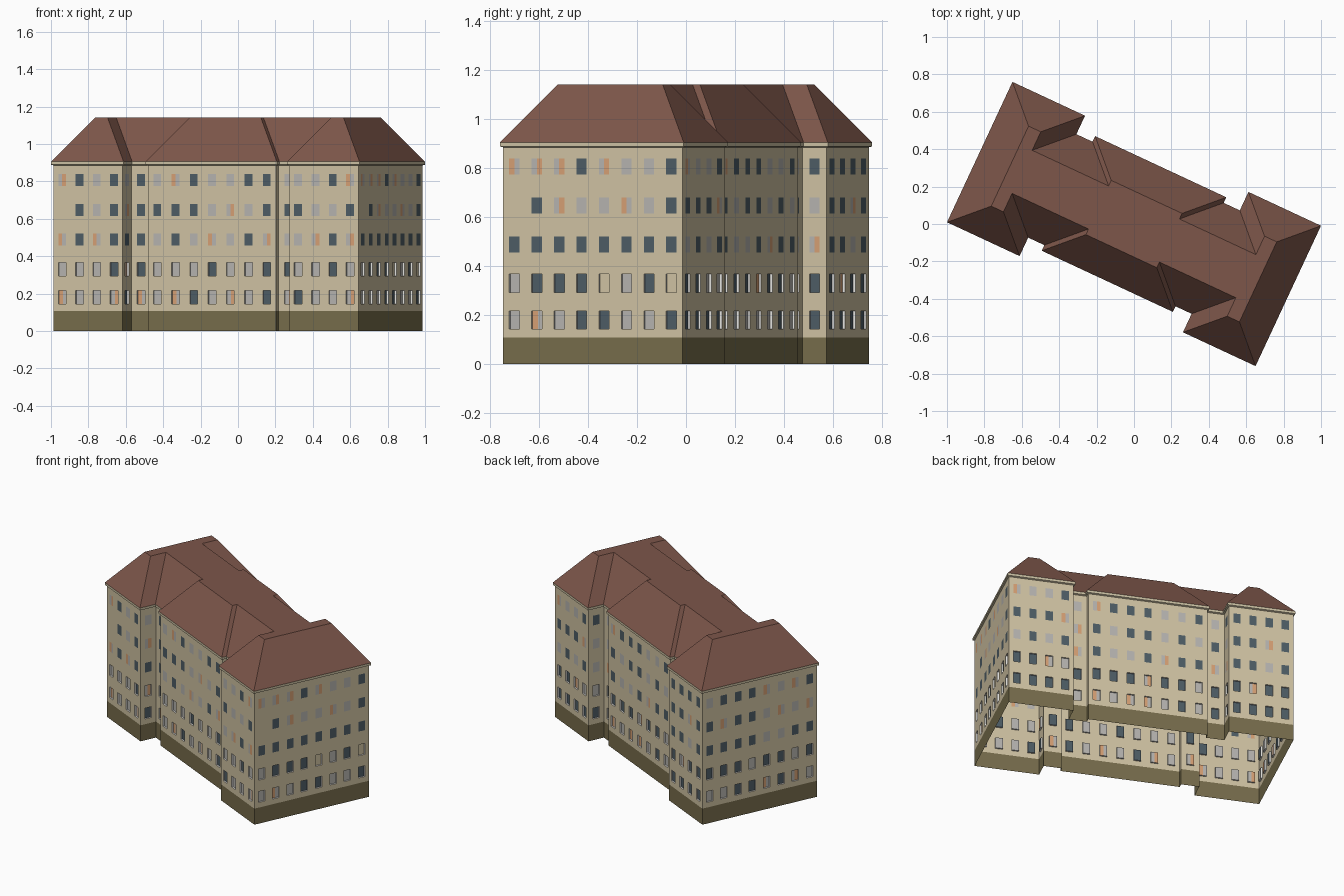
import bpy, bmesh, math, random
from mathutils import Matrix

if "Cube" in bpy.data.objects:
    bpy.data.objects.remove(bpy.data.objects["Cube"])

random.seed(4)
ROT = Matrix.Rotation(math.radians(-25), 4, 'Z')


def srgb(r, g, b):
    lin = [(c / 255 / 12.92) if c < 10 else ((c / 255 + 0.055) / 1.055) ** 2.4 for c in (r, g, b)]
    return (*lin, 1)


COLOURS = {
    "plaster tan": (208, 195, 163),
    "plinth olive": (119, 109, 76),
    "roof red brown": (125, 86, 74),
    "cornice beige": (204, 193, 163),
    "glass dark": (78, 93, 102),
    "glass grey": (182, 180, 176),
    "curtain orange": (214, 160, 116),
    "frame white": (250, 249, 245),
}
MATS = {}
for name, rgb in COLOURS.items():
    MATS[name] = bpy.data.materials.new(name)
    MATS[name].diffuse_color = srgb(*rgb)


def finish(name, bm, mats):
    """Weld, turn into the plan angle and make an object."""
    bmesh.ops.remove_doubles(bm, verts=bm.verts, dist=1e-5)
    bm.transform(ROT)
    me = bpy.data.meshes.new(name)
    bm.to_mesh(me)
    bm.free()
    for m in mats:
        me.materials.append(MATS[m])
    ob = bpy.data.objects.new(name, me)
    bpy.context.collection.objects.link(ob)
    return ob


def face(bm, pts, mat=0):
    f = bm.faces.new([bm.verts.new(p) for p in pts])
    f.material_index = mat


def offset(poly, d):
    """Move every edge of a right-angled outline inward by d."""
    out = []
    for i, p in enumerate(poly):
        a, c = poly[i - 1], poly[(i + 1) % len(poly)]
        x, y = p
        for s, e in ((a, p), (p, c)):
            dx, dy = e[0] - s[0], e[1] - s[1]
            ln = math.hypot(dx, dy)
            x, y = x - dy / ln * d, y + dx / ln * d
        out.append((x, y))
    return out


def band(bm, lo, z0, hi, z1):
    """Strip of quads joining two outlines."""
    for i in range(len(lo)):
        j = (i + 1) % len(lo)
        face(bm, [(*lo[i], z0), (*lo[j], z0), (*hi[j], z1), (*hi[i], z1)])


# Eaves outline: two wings, narrow recesses and a middle block, mirrored both ways
quarter = [(.91, .414), (.482, .414), (.482, .305), (.387, .305), (.387, .338)]
half = quarter + [(-x, y) for x, y in reversed(quarter)]
eaves = half + [(-x, -y) for x, y in half]
wall = offset(eaves, .01)
EAVE, RIDGE, PLINTH = .905, 1.142, .108

# Roof: steep slopes all round up to a flat top
bm = bmesh.new()
top = offset(eaves, .178)
band(bm, eaves, EAVE, top, RIDGE)
face(bm, [(*p, RIDGE) for p in top])
finish("roof", bm, ["roof red brown"])

# Cornice under the eaves
bm = bmesh.new()
band(bm, wall, .885, eaves, .889)
band(bm, eaves, .889, eaves, EAVE)
finish("cornice", bm, ["cornice beige"])

# Plinth
bm = bmesh.new()
band(bm, wall, 0, wall, PLINTH)
finish("plinth", bm, ["plinth olive"])

# Walls with openings; windows of the two lower floors sit back in reveals
ROWS = [(.143, .216), (.293, .367), (.456, .521), (.615, .68), (.774, .839)]
W, DEPTH = .046, .01
DARK, GREY, ORANGE, WHITE, PLAIN = range(5)
walls, wins = bmesh.new(), bmesh.new()

# Window patterns by wall, floors from the bottom up, left to right:
# D dark, G grey, O grey with orange curtain, P plain blind, . no window
PATTERNS = {
    "left_wing_front": ["OGGO", "GGGD", "ODOD", ".DGD", "ODGD"],
    "left_recess_front": ["O", "D", "D", "D", "D"],
    "middle_front": ["GODGOGD", "GGGDGGD", "GDGOGDO", "DDDGOGD", "GODGGDD"],
    "right_recess_front": ["O", "D", "G", "D", "G"],
    "right_wing_front": ["DGGO", "GGDG", "GODO", "DGGD", "GGDO"],
    "right_end": ["GOGDDGGD", "GDDDPGDP", "DDDDDDDD", ".DOGGOGD", "OOODOGGD"],
}
WALL_NAMES = {10: "left_wing_front", 12: "left_recess_front", 14: "middle_front",
              16: "right_recess_front", 18: "right_wing_front", 19: "right_end"}
HALVES = {"D": (DARK, DARK), "G": (GREY, GREY), "P": (PLAIN, PLAIN)}


def wall_name(p, q):
    """Name a wall by its side and place."""
    cx, cy = (p[0] + q[0]) / 2, (p[1] + q[1]) / 2
    if abs(p[0] - q[0]) < 1e-4:
        return "right_end" if cx > .8 else ""
    if cy > 0:
        return ""
    if abs(cx) < .1:
        return "middle_front"
    return ("left" if cx < 0 else "right") + ("_wing" if abs(cx) > .55 else "_recess") + "_front"


def window(at, c, z0, z1, lower, key):
    """Glass in one or two halves, with a white reveal when set back."""
    d = DEPTH if lower else 0
    l, r = c - W / 2, c + W / 2
    pair = HALVES.get(key) or random.choice([(GREY, ORANGE), (ORANGE, GREY)])
    for a, b, m in ((l, c, pair[0]), (c, r, pair[1])):
        face(wins, [at(a, z0, d), at(b, z0, d), at(b, z1, d), at(a, z1, d)], m)
    if lower:
        ring = [(l, z0), (r, z0), (r, z1), (l, z1)]
        for k in range(4):
            p, q = ring[k], ring[(k + 1) % 4]
            face(wins, [at(*p, 0), at(*q, 0), at(*q, d), at(*p, d)], WHITE)


for i, p in enumerate(wall):
    q = wall[(i + 1) % len(wall)]
    length = math.dist(p, q)
    ux, uy = (q[0] - p[0]) / length, (q[1] - p[1]) / length

    def at(s, z, d=0):
        return (p[0] + ux * s - uy * d, p[1] + uy * s + ux * d, z)

    n = 0 if length < .06 else max(1, round(length / .104))
    rows = PATTERNS.get(wall_name(p, q)) or [random.choices("DGO", [45, 36, 19], k=n) for _ in ROWS]
    centres = [(k + .5) * length / n for k in range(n)]
    xs = [0] + [c + s * W / 2 for c in centres for s in (-1, 1)] + [length]
    zs = [PLINTH] + [z for row in ROWS for z in row] + [EAVE]
    for a in range(len(xs) - 1):
        for b in range(len(zs) - 1):
            x0, x1, z0, z1 = xs[a], xs[a + 1], zs[b], zs[b + 1]
            key = rows[b // 2][a // 2] if a % 2 and b % 2 and n else "."
            if key != ".":
                window(at, (x0 + x1) / 2, z0, z1, b < 4, key)
            else:
                face(walls, [at(x0, z0), at(x1, z0), at(x1, z1), at(x0, z1)])

finish("walls", walls, ["plaster tan"])
finish("windows", wins, ["glass dark", "glass grey", "curtain orange", "frame white", "plaster tan"])

for m in bpy.data.materials:
    if m.users and not m.is_grease_pencil:
        m.use_nodes = True
        m.node_tree.nodes["Principled BSDF"].inputs["Base Color"].default_value = m.diffuse_color
